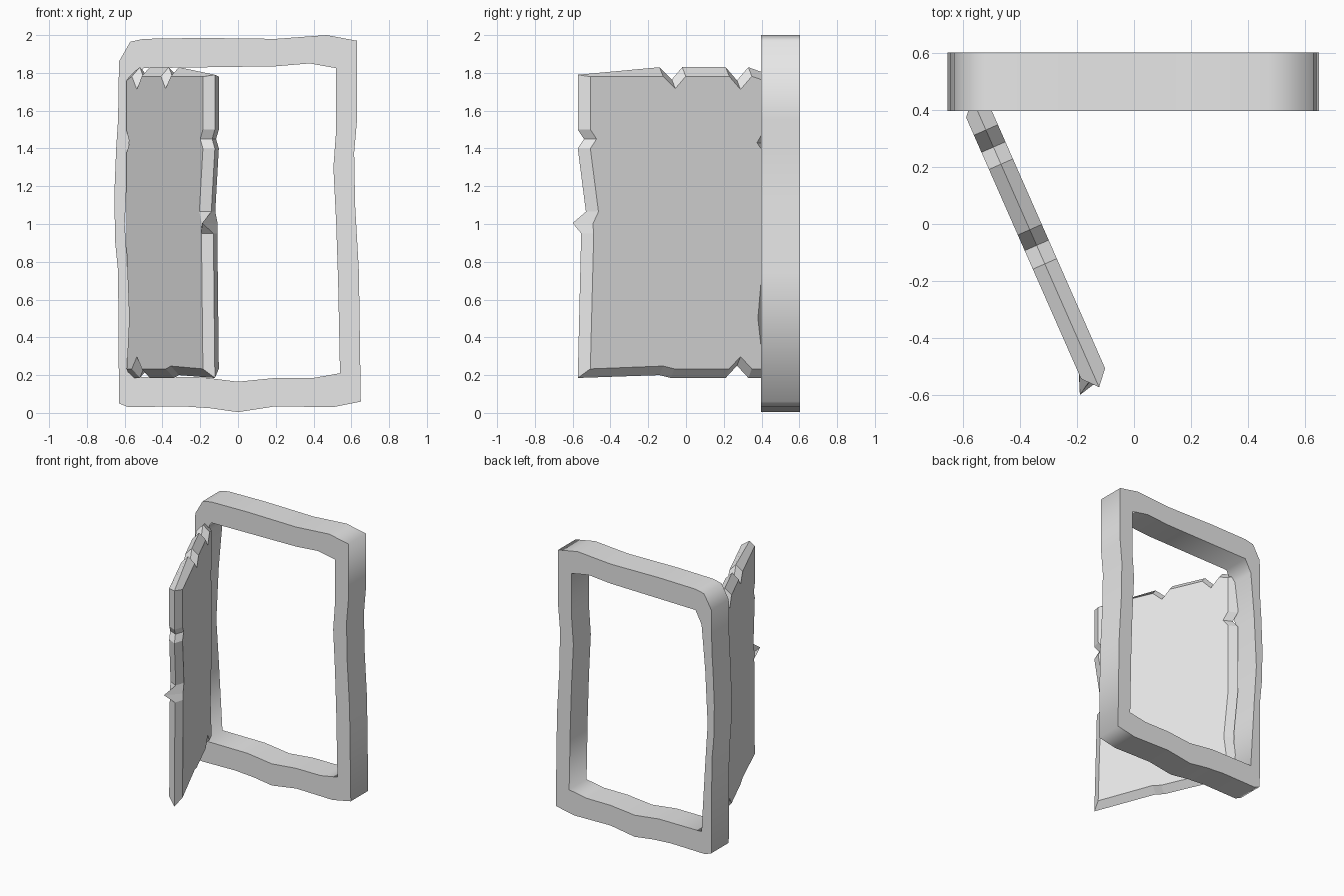
import bpy
import bmesh
from mathutils import Vector

default_cube = bpy.data.objects.get("Cube")
if default_cube:
    bpy.data.objects.remove(default_cube, do_unlink=True)

grey = bpy.data.materials.new("plain grey")
grey.use_nodes = True
grey.diffuse_color = (0.8, 0.8, 0.8, 1)
grey.node_tree.nodes["Principled BSDF"].inputs["Base Color"].default_value = grey.diffuse_color


def add_outline(curve, points):
    """Add one closed straight-sided outline to a filled flat curve."""
    spline = curve.splines.new("POLY")
    spline.points.add(len(points) - 1)
    for target, (x, z) in zip(spline.points, points):
        target.co = (x, z, 0, 1)
    spline.use_cyclic_u = True


# Door frame: wobbly outer and inner outlines, extruded in depth
frame_outer = [
    (-.63, .05), (-.58, .03), (-.3, .035), (-.15, .025), (0, .004), (.2, .035), (.5, .03),
    (.65, .06), (.64, .75), (.62, 1.1), (.615, 1.38), (.63, 1.55), (.63, 1.97),
    (.47, 2), (.2, 1.98), (-.2, 1.985), (-.5, 1.98), (-.57, 1.965),
    (-.63, 1.86), (-.635, 1.55), (-.645, 1.4), (-.655, 1.15), (-.65, .9), (-.635, .75),
]
frame_inner = [
    (-.55, .19), (-.2, .19), (0, .165), (.2, .185), (.4, .185),
    (.54, .21), (.53, .7), (.52, 1), (.505, 1.3), (.52, 1.5), (.52, 1.825),
    (.38, 1.85), (.2, 1.835), (-.5, 1.825), (-.55, 1.73), (-.58, 1.4), (-.6, 1), (-.58, .7),
]
frame_curve = bpy.data.curves.new("door_frame", "CURVE")
frame_curve.dimensions = "2D"
frame_curve.fill_mode = "BOTH"
frame_curve.extrude = 0.1025
add_outline(frame_curve, frame_outer)
add_outline(frame_curve, frame_inner)
frame_curve.materials.append(grey)
frame = bpy.data.objects.new("door_frame", frame_curve)
frame.rotation_euler.x = 1.570796
frame.location.y = 0.5
bpy.context.collection.objects.link(frame)
bpy.context.view_layer.objects.active = frame
frame.select_set(True)
bpy.ops.object.convert(target="MESH")

# Door: ridge outline per edge as (depth, height), chamfered towards both faces
BEVEL = 0.048
THICK = 0.046
NORMAL = Vector((.915, .403, 0))
bottom = [(-.14, .2), (-.08, .185), (.21, .185), (.27, .25), (.33, .185)]
hinge = [(.41, .5), (.44, .85), (.44, 1.38), (.405, 1.43), (.44, 1.49)]
top = [(.33, 1.83), (.27, 1.76), (.21, 1.83), (-.02, 1.83), (-.075, 1.765), (-.14, 1.83)]
front = [(-.573, 1.5), (-.54, 1.45), (-.573, 1.4), (-.53, 1.065), (-.56, 1), (-.555, .95)]

# Each entry pairs a ridge point with the inward shift of its face points
rim = [((-.573, .185), (BEVEL, BEVEL))]
rim += [(p, (0, BEVEL)) for p in bottom]
rim += [((.44, .185), (-BEVEL, BEVEL))]
rim += [(p, (-BEVEL, 0)) for p in hinge]
rim += [((.44, 1.79), (-BEVEL, -.03))]
rim += [(p, (0, -BEVEL)) for p in top]
rim += [((-.573, 1.79), (BEVEL, -.01))]
rim += [(p, (BEVEL, 0)) for p in front]


def door_point(depth, height, side):
    """Place a door point on the swung-open plane, shifted to one side."""
    x = -.1425 - .44 * (depth + .5275)
    return Vector((x, depth, height)) + NORMAL * THICK * side


bm = bmesh.new()
ridge = [bm.verts.new(door_point(d, h, 0)) for (d, h), _ in rim]
# Splinter sticking out of the free edge
ridge[-2].co = (-.19, -.6, 1.005)
count = len(rim)
for side in (-1, 1):
    face = [bm.verts.new(door_point(d + a, h + b, side)) for (d, h), (a, b) in rim]
    bm.faces.new(face)
    for i in range(count):
        j = (i + 1) % count
        bm.faces.new((ridge[i], ridge[j], face[j], face[i]))
bmesh.ops.recalc_face_normals(bm, faces=bm.faces)
door_mesh = bpy.data.meshes.new("open_door")
bm.to_mesh(door_mesh)
bm.free()
door_mesh.materials.append(grey)
bpy.context.collection.objects.link(bpy.data.objects.new("open_door", door_mesh))
